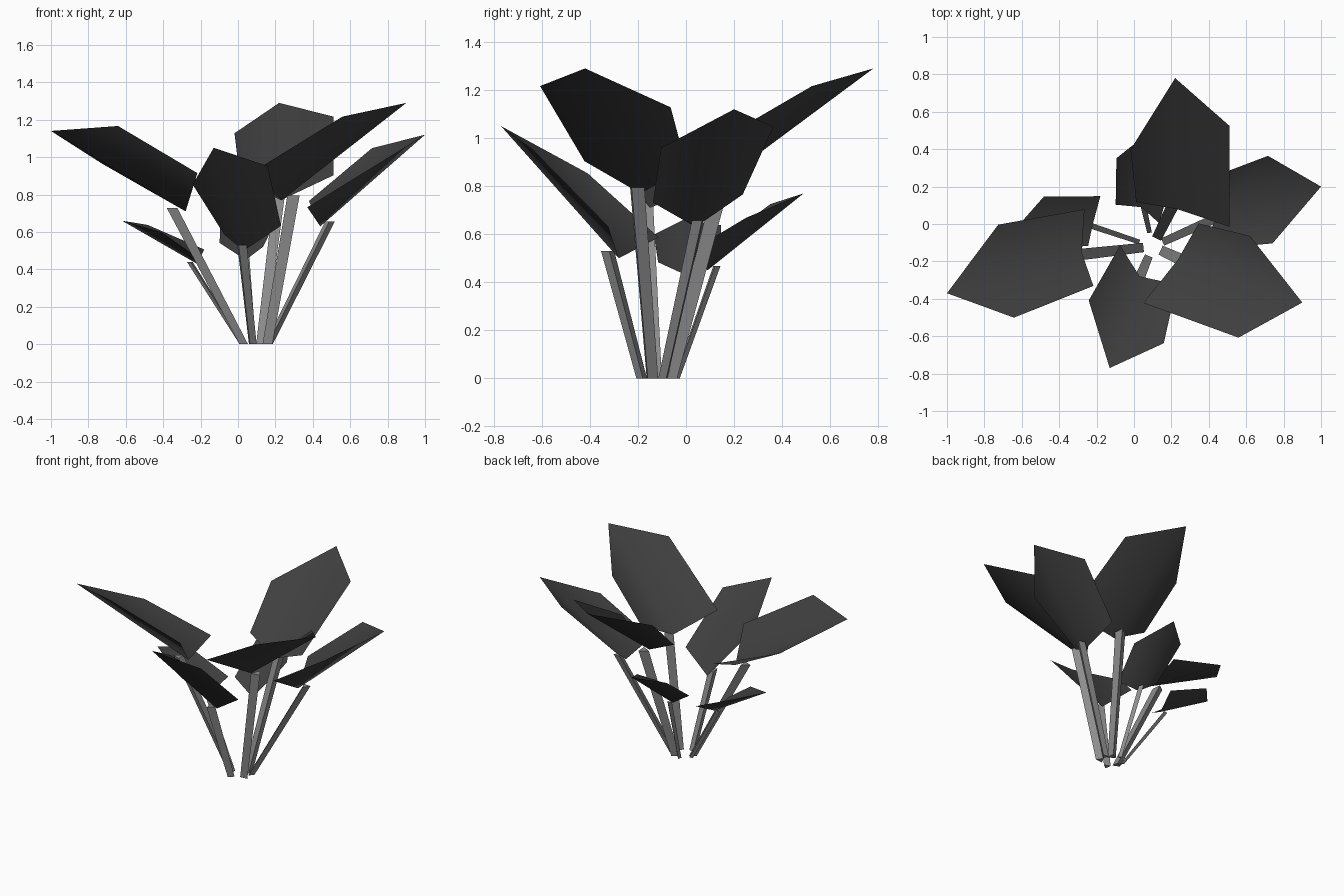
import bpy
import bmesh
import math
from mathutils import Vector, Matrix

cube = bpy.data.objects.get("Cube")
if cube:
    bpy.data.objects.remove(cube, do_unlink=True)


def make_material(name, grey):
    mat = bpy.data.materials.new(name)
    mat.use_nodes = True
    colour = (grey, grey, grey, 1.0)
    mat.diffuse_color = colour
    shader = next(n for n in mat.node_tree.nodes if n.type == 'BSDF_PRINCIPLED')
    shader.inputs["Base Color"].default_value = colour
    return mat


LEAF_GREY = make_material("dark leaf grey", 0.05)
STEM_GREY = make_material("light stem grey", 0.27)


def finish(bm, name, material, smooth):
    mesh = bpy.data.meshes.new(name)
    bm.normal_update()
    bm.to_mesh(mesh)
    bm.free()
    mesh.materials.append(material)
    for poly in mesh.polygons:
        poly.use_smooth = smooth
    obj = bpy.data.objects.new(name, mesh)
    bpy.context.scene.collection.objects.link(obj)
    return obj


# Leaf outlines of unit length: along the midrib, to the left, upward.
# Order: left shoulder, left heel, right shoulder, right heel
LEFT_LONG = ((0.71, 0.31, 0.12), (0.11, 0.27, 0.14),
             (0.53, -0.29, 0.12), (-0.03, -0.2, 0.2))
RIGHT_LONG = ((0.54, 0.28, 0.11), (0.11, 0.25, 0.07),
              (0.71, -0.33, 0.11), (0, -0.32, 0.19))


def leaf_frame(base, tip, roll):
    """Axes along the leaf, level to its left, and out of its upper side."""
    along = (tip - base).normalized()
    left = Vector((0, 0, 1)).cross(along).normalized()
    left = Matrix.Rotation(math.radians(roll), 3, along) @ left
    return along, left, along.cross(left)


def add_leaf(name, base, tip, outline, roll):
    along, left, up = leaf_frame(base, tip, roll)
    size = (tip - base).length
    bm = bmesh.new()
    heel, point = bm.verts.new(base), bm.verts.new(tip)
    sides = [bm.verts.new(base + size * (along * a + left * b + up * c))
             for a, b, c in outline]
    # Two wings folded up from a shared midrib
    bm.faces.new((heel, point, sides[0], sides[1]))
    bm.faces.new((heel, sides[3], sides[2], point))
    finish(bm, name, LEAF_GREY, True)


def add_stem(name, start, end, radius):
    """Slim three-sided stalk with level cuts at the ground."""
    direction = (end - start).normalized()
    outward = Vector((direction.x, direction.y, 0)).normalized()
    side = Vector((0, 0, 1)).cross(outward)
    bm = bmesh.new()
    rings = []
    for centre, scale in ((start, 0.8), (end, 1.0)):
        ring = []
        for k in range(3):
            angle = math.tau * k / 3
            ring.append(bm.verts.new(centre + radius * scale * (
                outward * math.cos(angle) + side * math.sin(angle))))
        rings.append(ring)
    for k in range(3):
        n = (k + 1) % 3
        bm.faces.new((rings[0][k], rings[0][n], rings[1][n], rings[1][k]))
    bm.faces.new(rings[0][::-1])
    bm.faces.new(rings[1])
    finish(bm, name, STEM_GREY, False)


# Name, leaf base, leaf tip, outline, roll in degrees, stem radius
PLANT = (
    ("left_back", (0.44, 0.04, 0.63), (1, 0.2, 1.12), LEFT_LONG, 0, 0.03),
    ("left_front", (0.235, -0.19, 0.77), (0.9, -0.42, 1.29), RIGHT_LONG, 0, 0.038),
    ("front", (0.03, -0.28, 0.5), (-0.13, -0.77, 1.05), LEFT_LONG, 0, 0.032),
    ("right", (-0.28, -0.15, 0.71), (-1, -0.37, 1.14), LEFT_LONG, 16, 0.036),
    ("back", (0.23, 0.08, 0.77), (0.22, 0.78, 1.29), RIGHT_LONG, 0, 0.038),
    ("small_right", (-0.22, 0, 0.43), (-0.62, -0.01, 0.66), RIGHT_LONG, 0, 0.018),
    ("small_back", (0.04, 0.09, 0.45), (0.08, 0.49, 0.77), LEFT_LONG, 0, 0.018),
)
CROWN = Vector((0.1, -0.12, 0))

for label, base, tip, outline, roll, radius in PLANT:
    base, tip = Vector(base), Vector(tip)
    add_leaf(label + "_leaf", base, tip, outline, roll)
    # Stem springs from a small ring and meets the midrib just past the heel
    joint = base.lerp(tip, 0.09) - Vector((0, 0, radius * 0.6))
    outward = Vector((joint.x, joint.y, 0)) - CROWN
    start = CROWN + outward.normalized() * (0.1 - radius)
    add_stem(label + "_stem", start, joint, radius)
